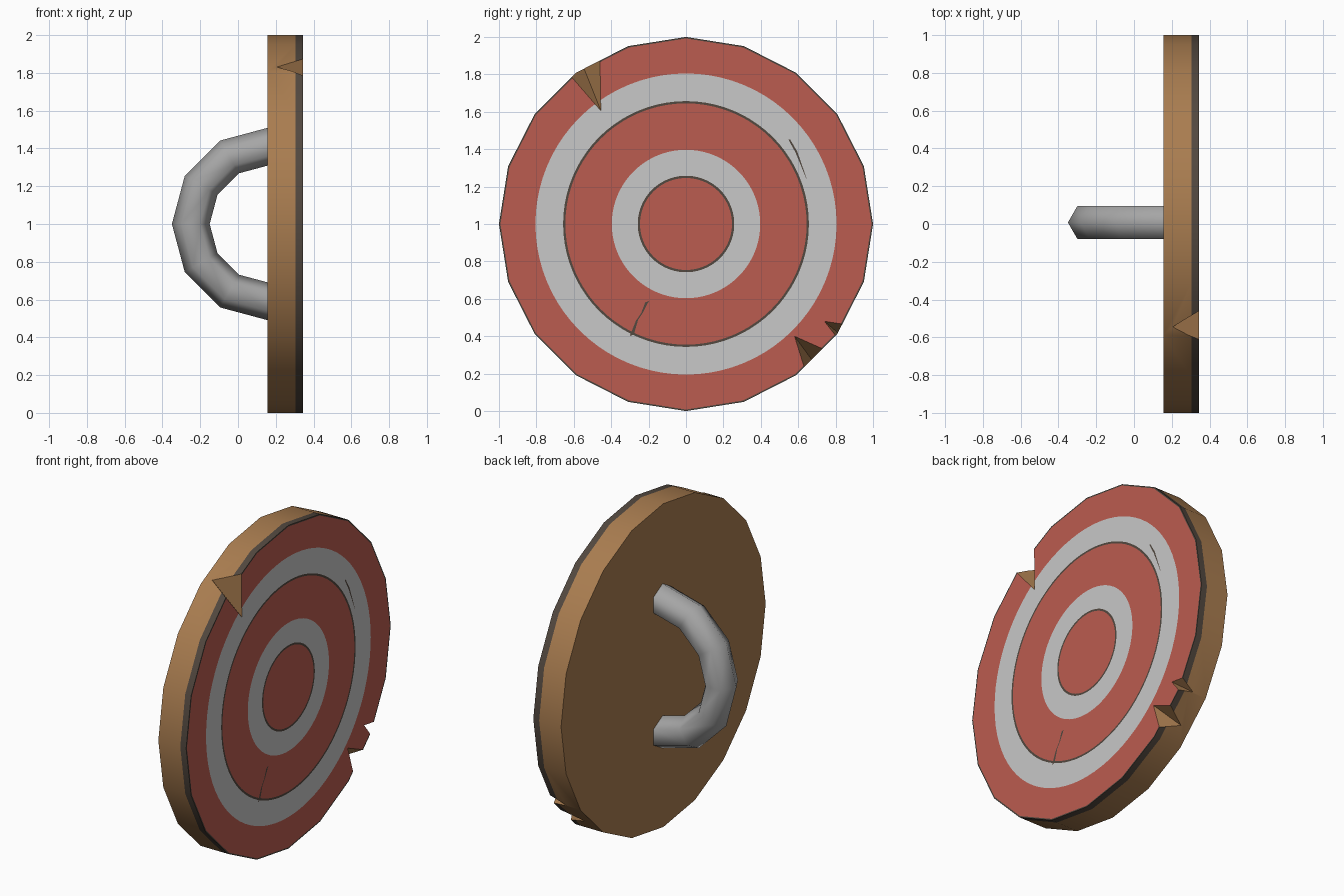
import bpy, bmesh, math
from mathutils import Vector

if "Cube" in bpy.data.objects:
    bpy.data.objects.remove(bpy.data.objects["Cube"])

BACK, BAND, FRONT = 0.155, 0.305, 0.345


def material(name, rgb):
    m = bpy.data.materials.new(name)
    m.diffuse_color = (*rgb, 1)
    m.use_nodes = True
    m.node_tree.nodes["Principled BSDF"].inputs["Base Color"].default_value = m.diffuse_color
    return m


MATS = [material("wood", (0.40, 0.205, 0.08)),
        material("dark_rim", (0.085, 0.065, 0.05)),
        material("red_paint", (0.50, 0.107, 0.08)),
        material("white_paint", (0.58, 0.58, 0.58)),
        material("grey_metal", (0.38, 0.38, 0.38))]
WOOD, DARK, RED, WHITE, METAL = range(5)


def finish(bm, name):
    bmesh.ops.recalc_face_normals(bm, faces=bm.faces[:])
    me = bpy.data.meshes.new(name)
    bm.to_mesh(me)
    bm.free()
    for m in MATS:
        me.materials.append(m)
    ob = bpy.data.objects.new(name, me)
    bpy.context.collection.objects.link(ob)
    return ob


def activate(ob):
    bpy.ops.object.select_all(action='DESELECT')
    ob.select_set(True)
    bpy.context.view_layer.objects.active = ob


def ring(bm, x, r, n):
    return [bm.verts.new((x, r * math.cos(math.tau * i / n), 1 + r * math.sin(math.tau * i / n)))
            for i in range(n)]


def bridge(bm, a, b, mat):
    # joins two rings; b may have a multiple of a's point count
    n, k = len(a), len(b) // len(a)
    for i in range(n):
        inner = [b[(i * k + j) % len(b)] for j in range(k, -1, -1)]
        bm.faces.new([a[i], a[(i + 1) % n]] + inner).material_index = mat


# Target disc: 20-sided rim, painted rings cut into the front face
bm = bmesh.new()
prev = ring(bm, BACK, 1, 20)
bm.faces.new(prev).material_index = WOOD
for x, r, n, mat in [(BAND, 1, 20, WOOD), (FRONT, 1, 20, DARK), (FRONT, 0.992, 20, DARK),
                     (FRONT, 0.805, 80, RED), (FRONT, 0.657, 80, WHITE), (FRONT, 0.645, 80, DARK),
                     (FRONT, 0.397, 80, RED), (FRONT, 0.258, 80, WHITE), (FRONT, 0.246, 80, DARK)]:
    cur = ring(bm, x, r, n)
    bridge(bm, prev, cur, mat)
    prev = cur
bm.faces.new(prev).material_index = RED
disc = finish(bm, "target_disc")

# Wedge chips in the rim: inner tip, two rim points (y, z), rim depth point (x, y, z)
chips = [((-0.455, 1.605), (-0.612, 1.786), (-0.46, 1.874), (0.205, -0.545, 1.831)),
         ((0.58, 0.40), (0.632, 0.235), (0.73, 0.333), (0.22, 0.672, 0.275)),
         ((0.74, 0.48), (0.80, 0.403), (0.836, 0.465), (0.25, 0.812, 0.418))]
for tip, a, b, deep in chips:
    c, a, b = (Vector((FRONT, *p)) for p in (tip, a, b))
    d = Vector(deep)
    mid = (c + d) / 2
    pts = [c + (c - d) * 0.3, d + (d - c) * 0.3, a + (a - mid) * 0.5, b + (b - mid) * 0.5]
    bm = bmesh.new()
    v = [bm.verts.new(p) for p in pts]
    for f in ((0, 1, 2), (0, 1, 3), (0, 2, 3), (1, 2, 3)):
        bm.faces.new([v[i] for i in f]).material_index = WOOD
    cutter = finish(bm, "chip_cutter")
    cutter.hide_render = True
    activate(disc)
    mod = disc.modifiers.new("chip", 'BOOLEAN')
    mod.operation, mod.solver, mod.object = 'DIFFERENCE', 'EXACT', cutter
    bpy.ops.object.modifier_apply(modifier=mod.name)
    bpy.data.objects.remove(cutter)
activate(disc)
bpy.ops.object.shade_smooth_by_angle(angle=math.radians(30))

# Thin painted cracks: tapering slivers along a short path of (y, z, half width)
cracks = [[(0.552, 1.452, 0.004), (0.59, 1.385, 0.005), (0.615, 1.32, 0.003), (0.645, 1.24, 0.001)],
          [(-0.208, 0.585, 0.010), (-0.235, 0.525, 0.005), (-0.262, 0.485, 0.006), (-0.29, 0.405, 0.011)]]
bm = bmesh.new()
for path in cracks:
    rows = [[bm.verts.new((FRONT + 0.002, y + s * w, z + s * w * 0.4)) for s in (-1, 1)]
            for y, z, w in path]
    for p, q in zip(rows, rows[1:]):
        f = bm.faces.new((p[1], p[0], q[0], q[1]))
        f.material_index = DARK
finish(bm, "surface_cracks")

# Handle: half ring with a six-sided section on the back
bm = bmesh.new()
loops = []
for i in range(7):
    t = math.radians(90 + 30 * i)
    loop = []
    for j in range(6):
        u = math.tau * j / 6
        r = 0.41 + 0.1 * math.cos(u)
        loop.append(bm.verts.new((0.16 + r * math.cos(t), 0.008 + 0.1 * math.sin(u), 1 + r * math.sin(t))))
    loops.append(loop)
for p, q in zip(loops, loops[1:]):
    bridge(bm, p, q, METAL)
for end in (loops[0], loops[-1]):
    bm.faces.new(end).material_index = METAL
handle = finish(bm, "handle")
activate(handle)
bpy.ops.object.shade_smooth_by_angle(angle=math.radians(65))
